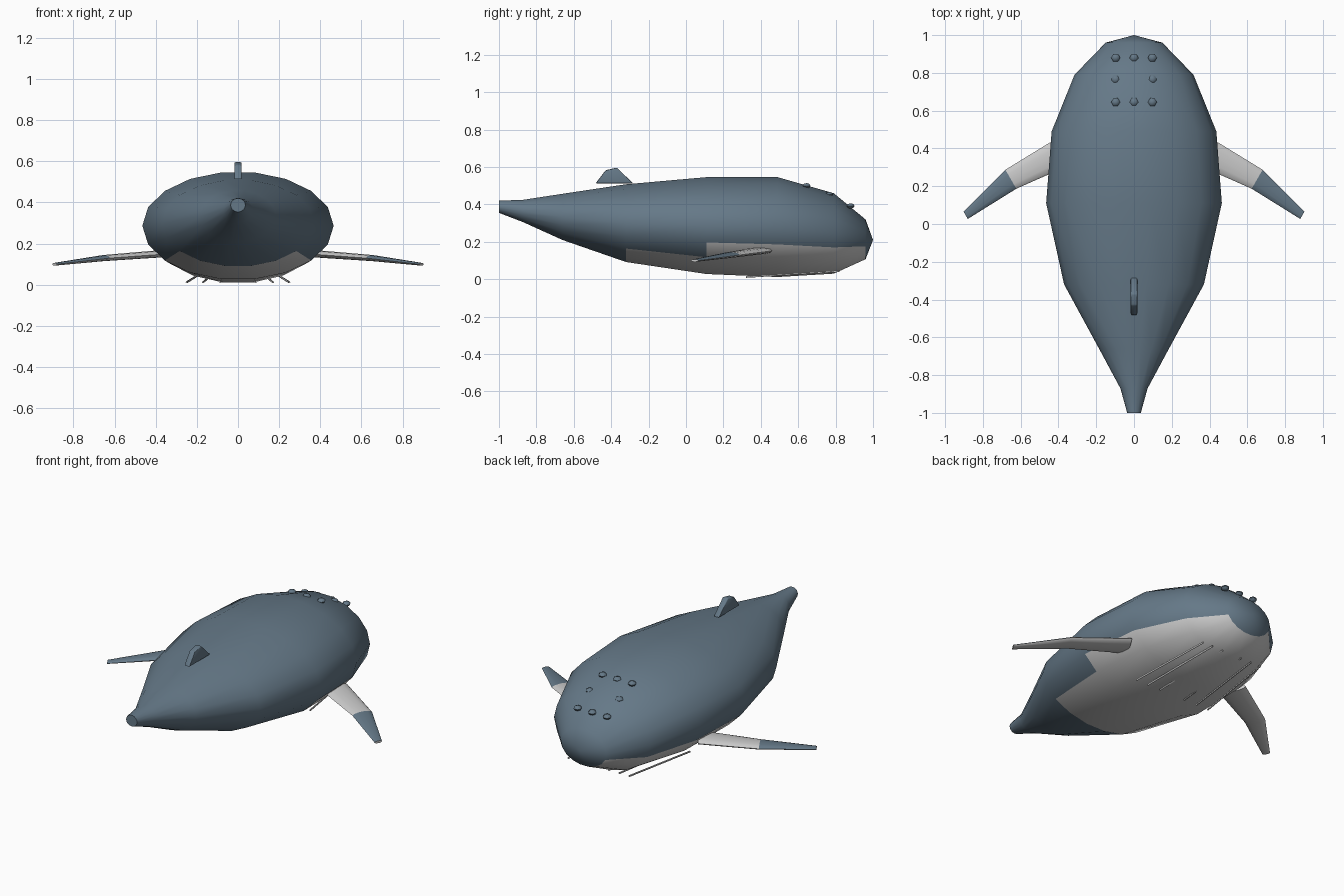
import bpy, bmesh, math
from mathutils import Vector

if "Cube" in bpy.data.objects:
    bpy.data.objects.remove(bpy.data.objects["Cube"])


def material(name, rgb):
    m = bpy.data.materials.new(name)
    m.diffuse_color = (*rgb, 1)
    m.use_nodes = True
    m.node_tree.nodes["Principled BSDF"].inputs["Base Color"].default_value = m.diffuse_color
    return m


DARK = material("slate_blue", (0.13, 0.19, 0.245))
PALE = material("pale_grey", (0.55, 0.55, 0.54))


def finish(name, bm, mats, angle=60):
    bmesh.ops.recalc_face_normals(bm, faces=bm.faces)
    me = bpy.data.meshes.new(name)
    bm.to_mesh(me)
    bm.free()
    for m in mats:
        me.materials.append(m)
    ob = bpy.data.objects.new(name, me)
    bpy.context.collection.objects.link(ob)
    bpy.ops.object.select_all(action='DESELECT')
    ob.select_set(True)
    bpy.context.view_layer.objects.active = ob
    bpy.ops.object.shade_smooth_by_angle(angle=math.radians(angle))
    return ob


def ring(bm, centre, u, v, n):
    c, u, v = Vector(centre), Vector(u), Vector(v)
    return [bm.verts.new(c + u * math.cos(2 * math.pi * i / n) + v * math.sin(2 * math.pi * i / n))
            for i in range(n)]


def bridge(bm, a, b):
    n = len(a)
    return [bm.faces.new((a[i], a[(i + 1) % n], b[(i + 1) % n], b[i])) for i in range(n)]


# Body: 18-sided rings, (y, half width, top, bottom) from tail to nose
SECTIONS = [(-1, 0.036, 0.42, 0.355), (-0.87, 0.072, 0.425, 0.305), (-0.66, 0.185, 0.457, 0.21),
            (-0.32, 0.37, 0.508, 0.092), (0.11, 0.465, 0.546, 0.028), (0.49, 0.436, 0.546, 0.012),
            (0.79, 0.315, 0.46, 0.03), (0.96, 0.15, 0.32, 0.107)]
bm = bmesh.new()
rings = []
for y, w, top, bot in SECTIONS:
    rings.append(ring(bm, (0, y, (top + bot) / 2), (w, 0, 0), (0, 0, (top - bot) / 1.97), 18))
for k in range(len(rings) - 1):
    faces = bridge(bm, rings[k], rings[k + 1])
    # pale belly faces lie below 40 degrees amidships, below 20 degrees further forward
    lo, hi = {3: (11, 15), 4: (10, 16), 5: (10, 16), 6: (10, 16)}.get(k, (1, 0))
    for i in range(lo, hi + 1):
        faces[i].material_index = 1
bm.faces.new(rings[0])
nose = bm.verts.new((0, 1, 0.21))
for i in range(18):
    bm.faces.new((rings[-1][i], rings[-1][(i + 1) % 18], nose))
finish("body", bm, [DARK, PALE])

# Side flippers: three elliptical sections, dark on the outer upper side
for side, name in ((1, "right_flipper"), (-1, "left_flipper")):
    bm = bmesh.new()
    rs = []
    for x, y, z, chord, thick in ((0.36, 0.39, 0.152, 0.08, 0.018),
                                  (0.652, 0.237, 0.13, 0.058, 0.015),
                                  (0.891, 0.046, 0.1, 0.022, 0.007)):
        rs.append(ring(bm, (side * x, y, z), (side * 0.5 * chord, 0.866 * chord, 0), (0, 0, thick), 12))
    bridge(bm, rs[0], rs[1])
    for i, f in enumerate(bridge(bm, rs[1], rs[2])):
        f.material_index = 1 if i < 6 else 0
    bm.faces.new(rs[0])
    bm.faces.new(rs[2])
    finish(name, bm, [PALE, DARK])

# Dorsal fin: extruded profile with softened edges
bm = bmesh.new()
profile = ((-0.483, 0.513), (-0.43, 0.583), (-0.37, 0.597), (-0.283, 0.513))
face = bm.faces.new([bm.verts.new((-0.018, y, z)) for y, z in profile])
ext = bmesh.ops.extrude_face_region(bm, geom=[face])
bmesh.ops.translate(bm, vec=(0.036, 0, 0), verts=[v for v in ext["geom"] if isinstance(v, bmesh.types.BMVert)])
bmesh.ops.bevel(bm, geom=list(bm.edges), offset=0.006, segments=2, profile=0.5, affect='EDGES')
finish("dorsal_fin", bm, [DARK], 40)

# Head bumps: three rows of flattened low-poly beads
bm = bmesh.new()
for y, z in ((0.88, 0.392), (0.765, 0.452), (0.645, 0.5)):
    for x in (-0.097, 0, 0.097):
        made = bmesh.ops.create_uvsphere(bm, u_segments=6, v_segments=4, radius=0.024)["verts"]
        for v in made:
            # turn the hexagon so its points face front and back
            v.co = Vector((x - v.co.y, y + v.co.x, z + v.co.z * 0.6))
finish("head_bumps", bm, [DARK])

# Throat ridges: thin rods under the belly
bm = bmesh.new()
for side in (-1, 1):
    for x0, x1 in ((0.25, 0.2), (0.17, 0.135), (0.085, 0.065)):
        r = 0.005
        ends = [ring(bm, (side * x, y, z), (r, 0, 0), (0, 0, r), 6)
                for x, y, z in ((x0, 0.32, 0.012), (x1, 0.82, 0.043))]
        bridge(bm, *ends)
        for e in ends:
            bm.faces.new(e)
finish("throat_ridges", bm, [PALE])
